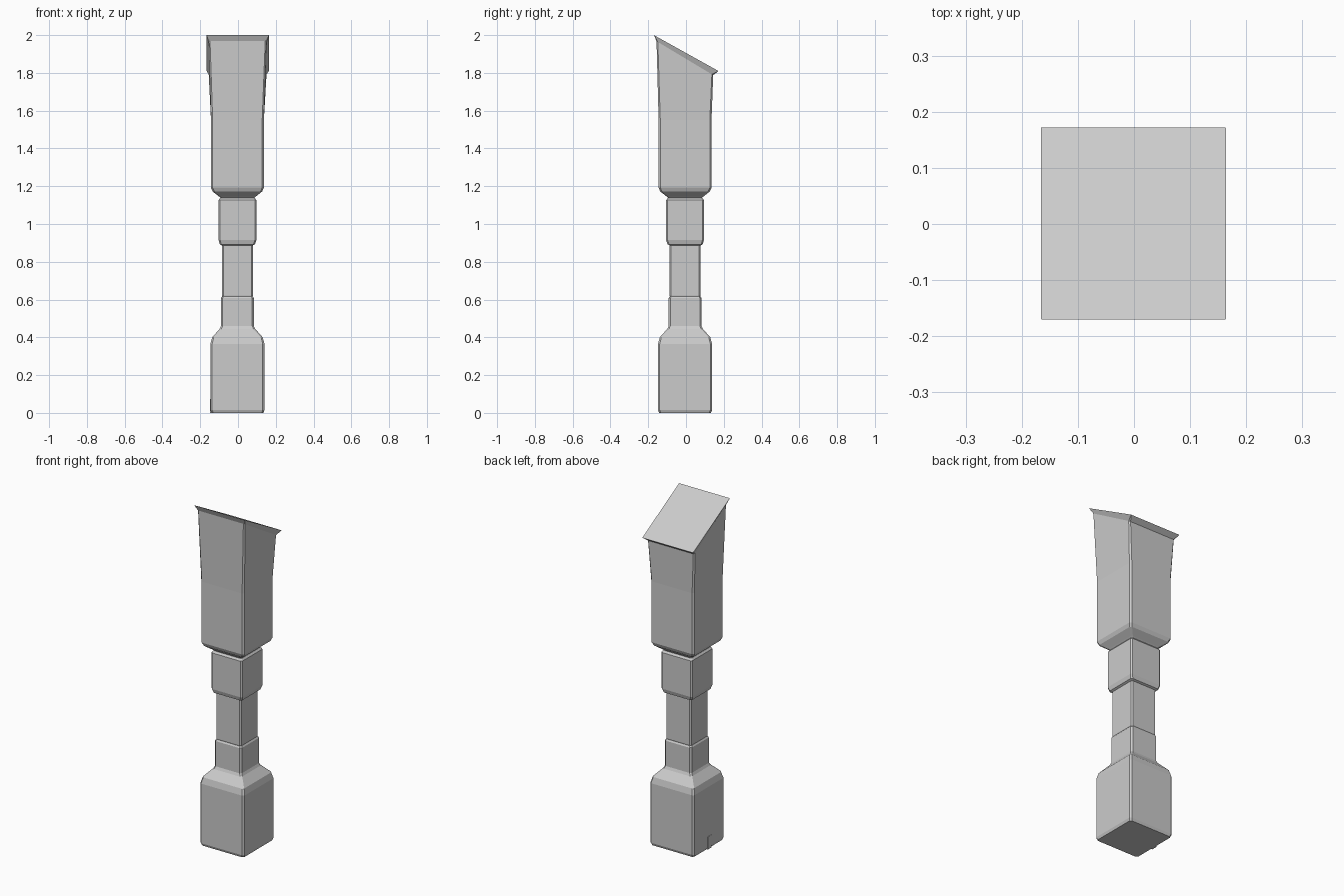
import bpy, bmesh

if "Cube" in bpy.data.objects:
    bpy.data.objects.remove(bpy.data.objects["Cube"])

CX, CY = -0.003, -0.005   # shared axis of the shaft


def ring(bm, x0, x1, y0, y1, z, c, slope=0.0):
    """Square loop with chamfered corners; slope tilts it down toward the back."""
    pts = [(x0 + c, y0), (x1 - c, y0), (x1, y0 + c), (x1, y1 - c),
           (x1 - c, y1), (x0 + c, y1), (x0, y1 - c), (x0, y0 + c)]
    return [bm.verts.new((x, y, z - slope * (y - y0))) for x, y in pts]


def centred(bm, half, z, c):
    return ring(bm, CX - half, CX + half, CY - half, CY + half, z, c)


def loft(name, profile, chamfer, extra=()):
    """Stack square rings (half width, height) into a closed flat-shaded part."""
    bm = bmesh.new()
    rings = [centred(bm, h, z, chamfer) for h, z in profile]
    rings += [ring(bm, *e) for e in extra]
    for a, b in zip(rings, rings[1:]):
        for i in range(8):
            j = (i + 1) % 8
            bm.faces.new((a[i], a[j], b[j], b[i]))
    bm.faces.new(rings[0][::-1])
    bm.faces.new(rings[-1])
    bmesh.ops.recalc_face_normals(bm, faces=bm.faces)
    mesh = bpy.data.meshes.new(name)
    bm.to_mesh(mesh)
    bm.free()
    obj = bpy.data.objects.new(name, mesh)
    bpy.context.collection.objects.link(obj)
    return obj


# Heavy base block with sloped shoulders and a narrow neck
loft("base", [(0.137, 0.0), (0.143, 0.015), (0.143, 0.365), (0.134, 0.40),
              (0.094, 0.445), (0.087, 0.46), (0.087, 0.608), (0.081, 0.617)], 0.009)

# Plain square grip
loft("grip", [(0.078, 0.607), (0.082, 0.622), (0.082, 0.885), (0.079, 0.895)], 0.007)

# Collar below the head
loft("collar", [(0.082, 0.887), (0.093, 0.892), (0.100, 0.915),
                (0.100, 1.127), (0.091, 1.138)], 0.008)

# Tall head: chamfered foot, slight flare, slanted lipped top
loft("head", [(0.088, 1.137), (0.097, 1.145), (0.131, 1.172), (0.140, 1.192),
              (0.140, 1.55)], 0.009,
     extra=[(-0.155, 0.151, -0.156, 0.144, 1.968, 0.007, 0.60),
            (-0.166, 0.164, -0.170, 0.172, 2.0, 0.001, 0.556)])

# Small chip standing out at the foot of the left side
bpy.ops.mesh.primitive_cube_add(size=1, location=(-0.142, -0.01, 0.037))
chip = bpy.context.object
chip.name = "base_chip"
chip.scale = (0.011, 0.035, 0.074)
